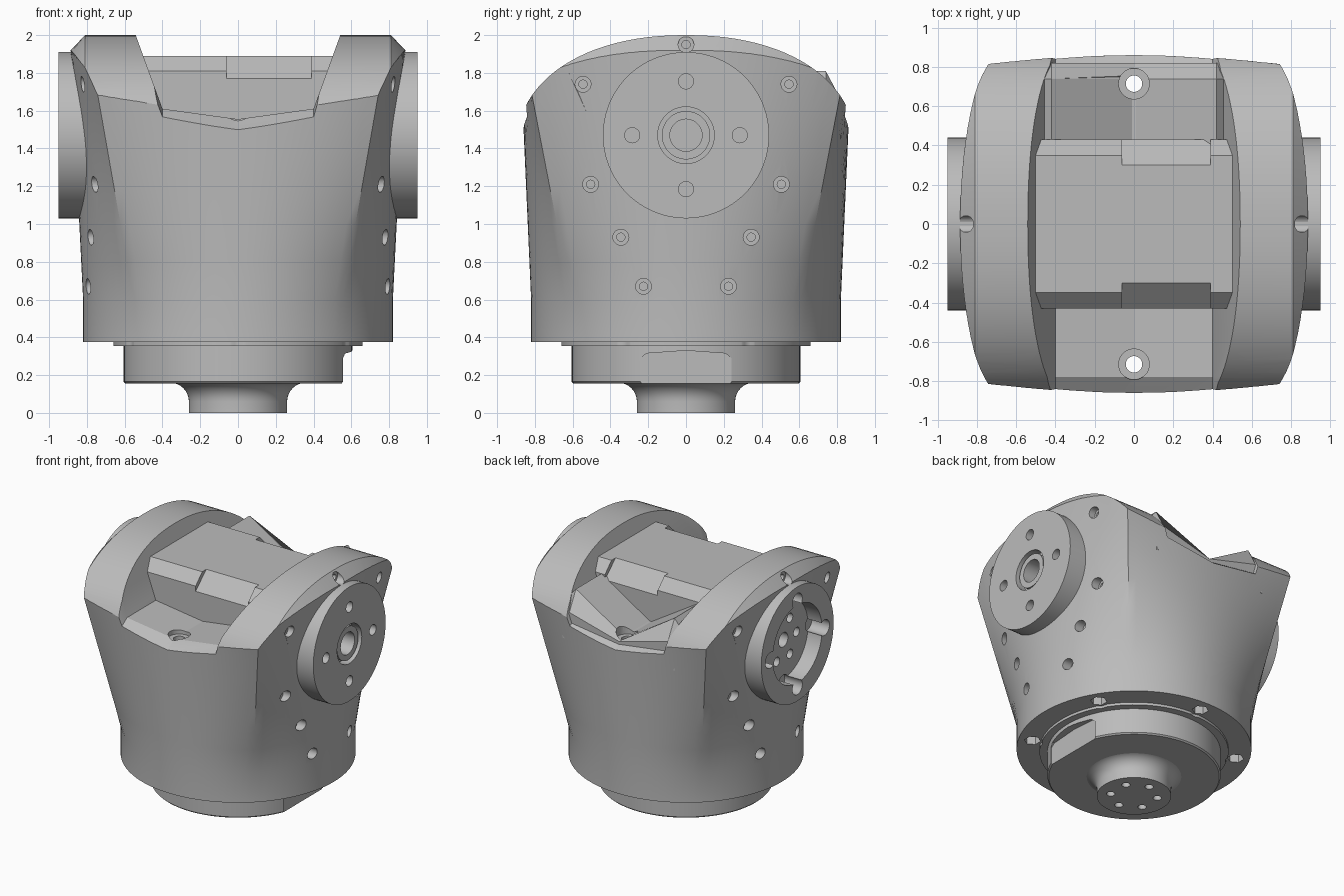
import bpy, bmesh, math
from mathutils import Matrix, Vector

cube = bpy.data.objects.get("Cube")
if cube:
    bpy.data.objects.remove(cube)

grey = bpy.data.materials.new("plain grey")
grey.use_nodes = True
grey.diffuse_color = (0.5, 0.5, 0.5, 1)
grey.node_tree.nodes["Principled BSDF"].inputs["Base Color"].default_value = (0.5, 0.5, 0.5, 1)


def make(name, bm):
    bmesh.ops.recalc_face_normals(bm, faces=bm.faces)
    mesh = bpy.data.meshes.new(name)
    bm.to_mesh(mesh)
    bm.free()
    mesh.materials.append(grey)
    ob = bpy.data.objects.new(name, mesh)
    bpy.context.collection.objects.link(ob)
    return ob


def loft(name, sections):
    """Skin closed sections of equal length and cap both ends."""
    bm = bmesh.new()
    rings = [[bm.verts.new(p) for p in s] for s in sections]
    n = len(rings[0])
    for a, b in zip(rings, rings[1:]):
        for i in range(n):
            bm.faces.new((a[i], a[(i + 1) % n], b[(i + 1) % n], b[i]))
    bm.faces.new(rings[0])
    bm.faces.new(rings[-1])
    return make(name, bm)


def lathe(name, profile, n=96):
    """Turn (radius, z) points about the vertical axis."""
    turn = [2 * math.pi * i / n for i in range(n)]
    return loft(name, [[(r * math.cos(a), r * math.sin(a), z) for a in turn] for r, z in profile])


def rod(name, start, end, r, n=32):
    """Cylinder between two points."""
    a, b = Vector(start), Vector(end)
    bm = bmesh.new()
    turn = Matrix.Translation((a + b) / 2) @ (b - a).to_track_quat('Z', 'Y').to_matrix().to_4x4()
    bmesh.ops.create_cone(bm, cap_ends=True, segments=n, radius1=r, radius2=r,
                          depth=(b - a).length, matrix=turn)
    return make(name, bm)


def boolean(ob, other, operation='DIFFERENCE', keep=False):
    mod = ob.modifiers.new("boolean", 'BOOLEAN')
    mod.operation, mod.solver, mod.object = operation, 'EXACT', other
    bpy.context.view_layer.objects.active = ob
    bpy.ops.object.modifier_apply(modifier=mod.name)
    if not keep:
        bpy.data.objects.remove(other)


def smooth(ob, angle=28):
    bpy.ops.object.select_all(action='DESELECT')
    ob.select_set(True)
    bpy.context.view_layer.objects.active = ob
    bpy.ops.object.shade_smooth_by_angle(angle=math.radians(angle))


# Body: round foot growing into a bulged, four-cornered barrel
CX, CY = 0.71, 0.78
corner = math.atan2(CY, CX)
STEPS = 12


def quarter():
    pts = []
    for i in range(STEPS):
        s = i / STEPS
        pts.append((corner * s, 0.865 - (0.865 - CX) * s * s, CY * s))
    for i in range(STEPS + 1):
        s = 1 - i / STEPS
        pts.append((math.pi / 2 - (math.pi / 2 - corner) * s, CX * s, 0.86 - 0.08 * s * s))
    return pts


q = quarter()
full = q + [(math.pi - a, -x, y) for a, x, y in q[-2::-1]]
full += [(a + math.pi, -x, -y) for a, x, y in full[1:-1]]


def section(z):
    t = max(0, (z - 0.6) / 0.9)
    R = 0.82
    return [(R * math.cos(a) * (1 - t) + x * t, R * math.sin(a) * (1 - t) + y * t, z)
            for a, x, y in full]


body = loft("body", [section(z) for z in (0.375, 0.6, 0.8, 1.0, 1.2, 1.4, 1.6, 1.8, 2.1)])


# Domed crown, bevelled toward the two sides
def dome(x, inset):
    ys, zs = 0.9 - inset, 0.6 - inset
    arc = []
    for i in range(49):
        a = math.pi * i / 48
        c, s = math.cos(a), math.sin(a)
        arc.append((x, math.copysign(abs(c) ** 0.92, c) * ys, 1.4 + max(s, 0) ** 0.92 * zs))
    return [(x, ys, 0.2)] + arc + [(x, -ys, 0.2)]


def crown_envelope():
    return loft("crown", [dome(-1.0, 0.2), dome(-0.81, 0), dome(0.81, 0), dome(1.0, 0.2)])


# The bevel only belongs to the upper half, so the envelope is widened below it
envelope = crown_envelope()
for v in envelope.data.vertices:
    if v.co.z < 1.41:
        v.co.y = math.copysign(0.9, v.co.y)
boolean(body, envelope, 'INTERSECT')


# Saddle opening with a shallow V floor and sloped lips
def opening(y, drop):
    half = [(0.585, 2.12), (0.40, 1.61 - drop), (0, 1.555 - drop)]
    return [(x, y, z) for x, z in half + [(-x, z) for x, z in half[1::-1]]]


boolean(body, loft("opening_cutter", [opening(-0.98, 0.14), opening(-0.78, 0),
                                      opening(0.78, 0), opening(0.98, 0.14)]))

# Screw pockets on both sides: y, z, depth in x
pockets = [(0, 1.95, 0.82), (0.545, 1.74, 0.78), (0.505, 1.21, 0.71),
           (0.345, 0.93, 0.72), (0.225, 0.67, 0.73)]
for side in (-1, 1):
    for y, z, x in pockets:
        for yy in {y, -y}:
            boolean(body, rod("pocket", (side * x, yy, z), (side * 1.1, yy, z), 0.042, 20))
            boolean(body, rod("pilot", (side * (x - 0.1), yy, z), (side * 1.1, yy, z), 0.022, 16))

# Nut pockets under the body
for k in range(6):
    a = math.radians(30 + 60 * k)
    x, y = 0.72 * math.cos(a), 0.72 * math.sin(a)
    boolean(body, rod("nut_pocket", (x, y, 0.2), (x, y, 0.47), 0.058, 6))

# Rear wings: a V cradle behind the motor
wings = []
for side, label in ((1, "left"), (-1, "right")):
    def wing(y, top):
        return [(side * x, y, z) for x, z in ((0, 1.45), (0, 1.55), (0.42, top), (0.48, top - 0.07),
                                              (0.48, 1.45))]
    wings.append(loft(label + "_rear_wing", [wing(0.40, 1.81), wing(0.74, 1.81), wing(0.82, 1.66)]))

# Vertical bolts through floor and wings
for ob, rows in ((body, (-1, 1)), (wings[0], (1,)), (wings[1], (1,))):
    for s in rows:
        y = 0.715 * s
        boolean(ob, rod("bolt_hole", (0, y, 0.3), (0, y, 2.1), 0.042, 24))
        boolean(ob, rod("counterbore", (0, y, 1.53), (0, y, 2.1), 0.078))

# Motor: long block with bevelled top edges, deeper at the connector
def motor_part(name, x0, x1, run, fall):
    def ring(x):
        half = [(0.43, 1.3), (0.43, 1.89 - fall), (0.43 - run, 1.89)]
        return [(x, y, z) for y, z in half + [(-y, z) for y, z in half[::-1]]]
    return loft(name, [ring(x0), ring(x1)])


motor_part("motor_main", -0.51, -0.06, 0.08, 0.08)
motor_part("motor_connector", -0.06, 0.39, 0.13, 0.12)
motor_part("motor_end", 0.39, 0.51, 0.08, 0.08)

# Side hubs
HZ = 1.47
hub_left = rod("left_hub", (0.6, 0, HZ), (0.95, 0, HZ), 0.44, 96)
hub_right = rod("right_hub", (-0.6, 0, HZ), (-0.95, 0, HZ), 0.44, 96)


# Clear the body where hub recesses run deeper than its surface
def cut_hub(hub, x, y, z, depth, r, n=32):
    s = 1 if hub == hub_left else -1
    for ob in (hub, body):
        boolean(ob, rod("hub_cutter", (s * depth, y, z), (s * 1.1, y, z), r, n))


cut_hub(hub_left, 0, 0, HZ, 0.88, 0.15, 48)
bushing = rod("left_bushing", (0.7, 0, HZ), (0.935, 0, HZ), 0.128, 48)
boolean(bushing, rod("bore", (0.8, 0, HZ), (1.1, 0, HZ), 0.085))
cut_hub(hub_left, 0, 0, HZ, 0.80, 0.085)
cut_hub(hub_right, 0, 0, HZ, 0.83, 0.30, 64)
cut_hub(hub_right, 0, 0, HZ, 0.72, 0.055)
for k in range(4):
    a = math.pi / 2 * k
    c, s = math.cos(a), math.sin(a)
    cut_hub(hub_left, 0, 0.285 * c, HZ + 0.285 * s, 0.85, 0.04, 24)
    cut_hub(hub_right, 0, 0.33 * c, HZ + 0.33 * s, 0.80, 0.06, 24)
for k in range(6):
    a = math.pi / 3 * k
    cut_hub(hub_right, 0, 0.16 * math.cos(a), HZ + 0.16 * math.sin(a), 0.74, 0.035, 20)

# Turntable: slip ring, collar with a flat key, flared foot
ring = lathe("slip_ring", [(0.66, 0.355), (0.66, 0.40)])
for k in range(6):
    a = math.radians(30 + 60 * k)
    x, y = 0.72 * math.cos(a), 0.72 * math.sin(a)
    boolean(ring, rod("ring_gap", (x, y, 0.3), (x, y, 0.5), 0.07, 24))
collar = lathe("collar", [(0.595, 0.155), (0.605, 0.165), (0.605, 0.38)])
key = [(-0.24, 0.1), (0.24, 0.1), (0.24, 0.29), (0.21, 0.315), (0, 0.33), (-0.21, 0.315), (-0.24, 0.29)]
boolean(collar, loft("key_cutter", [[(x, y, z) for y, z in key] for x in (0.55, 0.8)]))
flare = [(0.36 - 0.1 * math.sin(a), 0.16 - 0.1 * (1 - math.cos(a)))
         for a in (math.pi / 2 * i / 8 for i in range(8, -1, -1))]
foot = lathe("foot", [(0.26, 0)] + flare)
for k in range(6):
    a = math.radians(30 + 60 * k)
    x, y = 0.165 * math.cos(a), 0.165 * math.sin(a)
    boolean(foot, rod("foot_hole", (x, y, -0.1), (x, y, 0.1), 0.03, 20))

for ob in (body, hub_left, hub_right, bushing, ring, collar, foot):
    smooth(ob)
